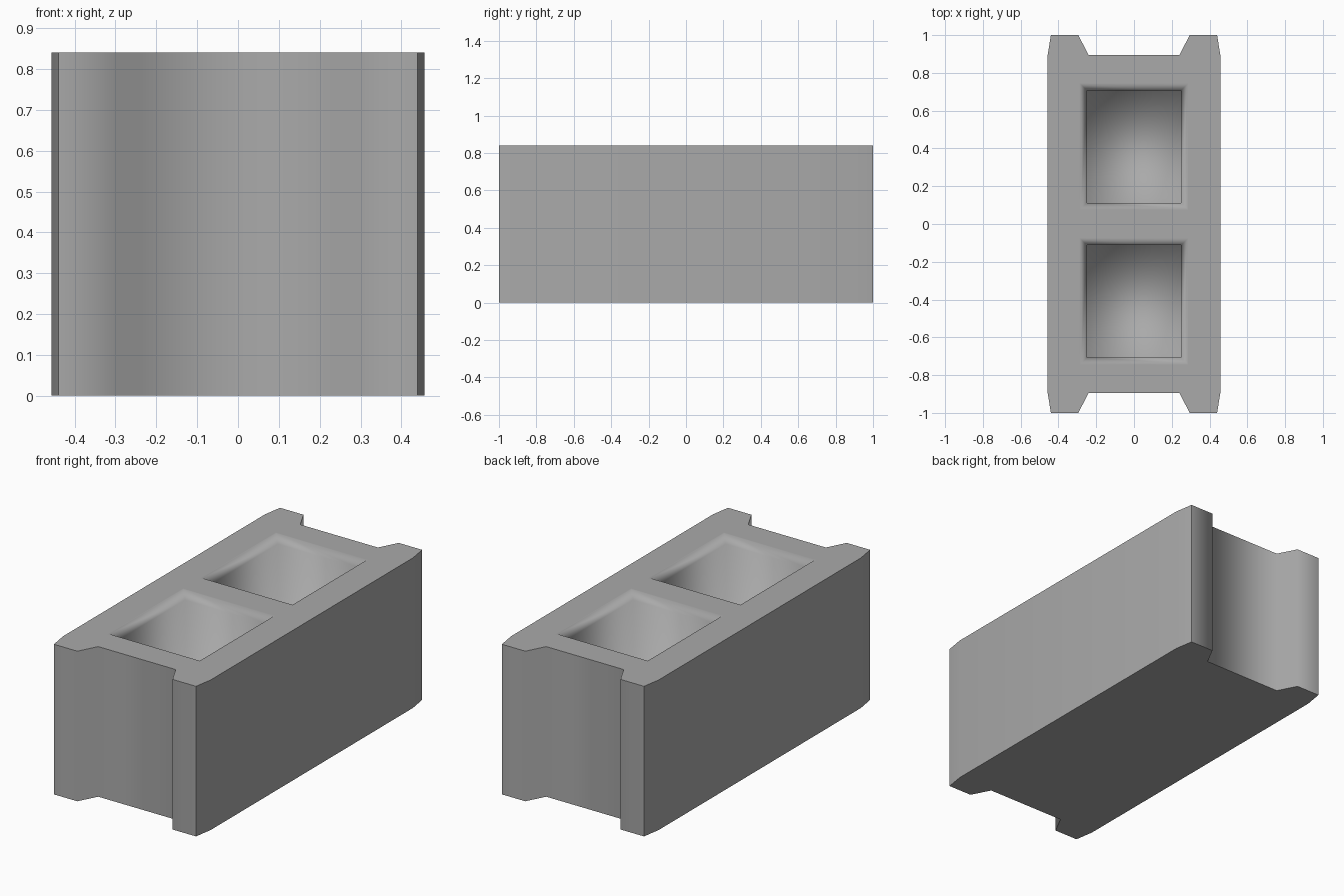
import bpy
import bmesh

HEIGHT = 0.84
# Cavity profile from mouth to floor: (inset from mouth, height)
CAVITY = [(0.0, HEIGHT), (0.008, HEIGHT), (0.038, 0.8), (0.038, 0.42)]

cube = bpy.data.objects.get("Cube")
if cube:
    bpy.data.objects.remove(cube, do_unlink=True)

# Concrete colour
concrete = bpy.data.materials.new("concrete grey")
concrete.use_nodes = True
grey = (0.4, 0.4, 0.4, 1)
concrete.diffuse_color = grey
bsdf = concrete.node_tree.nodes["Principled BSDF"]
bsdf.inputs["Base Color"].default_value = grey
bsdf.inputs["Roughness"].default_value = 0.9

bm = bmesh.new()


def ring(points, z):
    return [bm.verts.new((x, y, z)) for x, y in points]


def rectangle(cy, half_x, half_y):
    return [(sx * half_x, cy + sy * half_y)
            for sx, sy in ((-1, -1), (1, -1), (1, 1), (-1, 1))]


def bridge(lower, upper):
    """Join two rings with a band of quads."""
    count = len(lower)
    for i in range(count):
        j = (i + 1) % count
        bm.faces.new((lower[i], lower[j], upper[j], upper[i]))


def loop_edges(loop):
    return [bm.edges.get((v, loop[i - 1])) for i, v in enumerate(loop)]


# Outer shell: mirrored outline with chamfered corners and notched ends
quarter = [(0.24, -0.894), (0.295, -1.0), (0.44, -1.0), (0.457, -0.894)]
right = quarter + [(x, -y) for x, y in reversed(quarter)]
outline = right + [(-x, -y) for x, y in right]
base = ring(outline, 0)
rim = ring(outline, HEIGHT)
bridge(base, rim)
bm.faces.new(list(reversed(base)))
sharp = loop_edges(base) + loop_edges(rim)
top_edges = loop_edges(rim)

# Crisp vertical corners where each chamfer meets an end
for low, high in zip(base, rim):
    if abs(low.co.x) > 0.4 and abs(low.co.y) > 0.95:
        sharp.append(bm.edges.get((low, high)))

# Two cavities with soft sloped lips, upright walls and closed floors
for cy in (-0.41, 0.41):
    rings = [ring(rectangle(cy, 0.288 - inset, 0.336 - inset), z)
             for inset, z in CAVITY]
    for upper, lower in zip(rings, rings[1:]):
        bridge(lower, upper)
    bm.faces.new(rings[-1])
    top_edges += loop_edges(rings[0])

# Top face around the cavity mouths
bmesh.ops.triangle_fill(bm, edges=top_edges, use_beauty=True, normal=(0, 0, 1))
bmesh.ops.recalc_face_normals(bm, faces=bm.faces)

# Smooth walls with sharp outer rims
for face in bm.faces:
    face.smooth = True
for edge in sharp:
    edge.smooth = False

mesh = bpy.data.meshes.new("hollow_block")
bm.to_mesh(mesh)
bm.free()
mesh.materials.append(concrete)
block = bpy.data.objects.new("hollow_block", mesh)
bpy.context.collection.objects.link(block)
